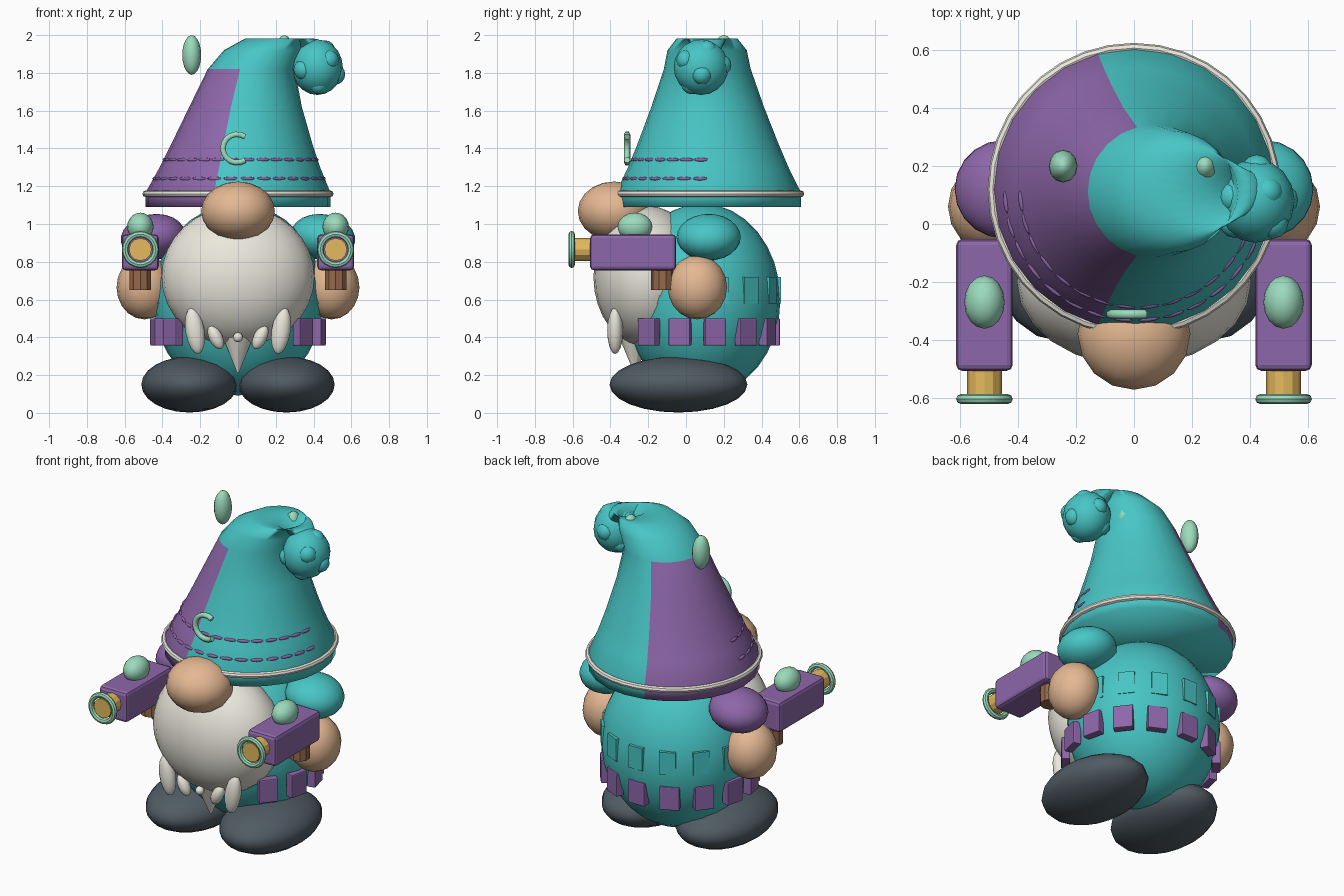
import bpy, bmesh, math
from math import sin, cos, pi, radians

if "Cube" in bpy.data.objects:
    bpy.data.objects.remove(bpy.data.objects["Cube"])

def mat(name, c):
    m = bpy.data.materials.new(name)
    m.diffuse_color = (*c, 1)
    m.use_nodes = True
    m.node_tree.nodes["Principled BSDF"].inputs["Base Color"].default_value = m.diffuse_color
    return m

TEAL = mat("teal", (.065, .56, .56))
PURPLE = mat("purple", (.27, .135, .40))
SKIN = mat("skin", (.78, .48, .29))
CREAM = mat("cream", (.83, .81, .72))
MINT = mat("mint", (.33, .71, .51))
GOLD = mat("gold", (.78, .49, .11))
DARK = mat("dark", (.08, .105, .125))
BROWN = mat("brown", (.3, .14, .07))

def finish(name, m, smooth=40):
    o = bpy.context.object
    o.name = name
    o.data.materials.append(m)
    if smooth:
        bpy.ops.object.shade_smooth_by_angle(angle=radians(smooth))
    return o

def ball(name, loc, rad, m, rot=(0, 0, 0), seg=20, rings=12):
    bpy.ops.mesh.primitive_uv_sphere_add(segments=seg, ring_count=rings, radius=1, location=loc, rotation=rot)
    bpy.context.object.scale = rad
    return finish(name, m)

def box(name, loc, size, m, rot=(0, 0, 0), bevel=0.0):
    bpy.ops.mesh.primitive_cube_add(size=1, location=loc, rotation=rot)
    o = bpy.context.object
    o.scale = size
    bpy.ops.object.transform_apply(location=False, rotation=False, scale=True)
    if bevel:
        b = o.modifiers.new("bevel", 'BEVEL')
        b.width = bevel
        b.segments = 2
    return finish(name, m, 0)

def cone(name, loc, r1, r2, h, m, rot=(0, 0, 0), n=12, smooth=0):
    bpy.ops.mesh.primitive_cone_add(vertices=n, radius1=r1, radius2=r2, depth=h, location=loc, rotation=rot)
    return finish(name, m, smooth)

def ring(name, loc, R, r, m, rot=(0, 0, 0), n=36):
    bpy.ops.mesh.primitive_torus_add(major_radius=R, minor_radius=r, major_segments=n, minor_segments=8,
                                     location=loc, rotation=rot)
    return finish(name, m)

# body, beard, nose
ball("body", (0, .085, .6), (.45, .415, .508), TEAL, seg=24, rings=16)
ball("beard", (0, -.2, .72), (.405, .29, .375), CREAM, seg=24, rings=16)
ball("nose", (0, -.38, 1.068), (.195, .193, .157), SKIN, seg=16, rings=10)

# beard tips
cone("beard_point", (0, -.27, .36), .004, .13, .3, CREAM, n=10, smooth=40)
ball("beard_bead", (0, -.38, .4), (.026, .026, .026), CREAM, seg=12, rings=8)
for s in (-1, 1):
    ball("beard_lock_outer", (s * .228, -.375, .435), (.05, .042, .125), CREAM, (0, s * .15, 0), 12, 8)
    ball("beard_lock_inner", (s * .118, -.37, .4), (.036, .036, .068), CREAM, (0, s * .45, 0), 12, 8)

# two bands of square patches around the sides and back of the body
for i in range(14):
    a = 2 * pi * (i + .5) / 14
    c, d = cos(a), sin(a)
    if d < -.7:
        continue
    box("tunic_patch", (.44 * c, .06 + .412 * d, .428), (.05, .115, .145), PURPLE, (0, 0, a), .006)
    box("tunic_square", (.428 * c, .085 + .4 * d, .65), (.036, .095, .14), TEAL, (0, 0, a))

# hat: stacked level rings (centre x, height, radius) leaning to the right
HAT = [(0, 1.09, .49), (0, 1.165, .49), (.01, 1.3, .425), (.02, 1.42, .375), (.04, 1.62, .298),
       (.07, 1.82, .23), (.135, 1.92, .21), (.2, 1.983, .16), (.32, 1.98, .10), (.41, 1.89, .06), (.44, 1.82, .03)]
HY, N = .12, 24
bm = bmesh.new()
rows = [[bm.verts.new((x + r * cos(2 * pi * i / N), HY - .01 * (z - 1.09) + r * sin(2 * pi * i / N), z))
         for i in range(N)] for x, z, r in HAT]
for k in range(len(rows) - 1):
    for i in range(N):
        j = (i + 1) % N
        f = bm.faces.new((rows[k][i], rows[k][j], rows[k + 1][j], rows[k + 1][i]))
        f.material_index = 1 if k < 5 and 7 <= i <= 16 else 0
bm.faces.new(rows[0][::-1])
bm.faces.new(rows[-1])
me = bpy.data.meshes.new("hat")
bm.to_mesh(me)
bm.free()
hat = bpy.data.objects.new("hat", me)
bpy.context.collection.objects.link(hat)
bpy.ops.object.select_all(action='DESELECT')
hat.select_set(True)
bpy.context.view_layer.objects.active = hat
finish("hat", TEAL, 120)
me.materials.append(PURPLE)
ring("hat_band", (0, HY, 1.16), .488, .018, CREAM)

# stitches on the front half of the hat
def hat_at(z):
    for (x0, z0, r0), (x1, z1, r1) in zip(HAT, HAT[1:]):
        if z0 <= z <= z1:
            t = (z - z0) / (z1 - z0)
            return x0 + t * (x1 - x0), r0 + t * (r1 - r0)

for z in (1.24, 1.34):
    cx, r = hat_at(z)
    for i in range(16):
        a = pi + pi * (i + .5) / 16
        ball("hat_stitch", (cx + (r - .004) * cos(a), HY + (r - .004) * sin(a), z), (.01, .04, .01),
             PURPLE, (0, 0, a), 8, 6)

# crescent ornament
cu = bpy.data.curves.new("crescent", 'CURVE')
cu.dimensions = '3D'
cu.bevel_depth = .017
cu.bevel_resolution = 1
cu.use_fill_caps = True
sp = cu.splines.new('POLY')
sp.points.add(12)
for i, p in enumerate(sp.points):
    a = radians(55 + 250 * i / 12)
    p.co = (-.005 + .075 * cos(a), -.312, 1.4 + .075 * sin(a), 1)
cres = bpy.data.objects.new("crescent", cu)
cu.materials.append(MINT)
bpy.context.collection.objects.link(cres)

# pompom with bumps
P = (.42, .08, 1.83)
ball("pompom", P, (.135, .145, .147), TEAL, seg=16, rings=10)
for i in range(8):
    t = 1 - 2 * (i + .5) / 8
    a, q = i * 2.4 + .6, math.sqrt(1 - t * t)
    ball("pompom_bump", (P[0] + .1 * q * cos(a), P[1] + .106 * q * sin(a), P[2] + .1 * t),
         (.055, .055, .055), TEAL, seg=12, rings=8)

# paired parts
for s in (-1, 1):
    ball("ear_drop", (s * .245, .2, 1.895), (.05, .057, .105), MINT, seg=12, rings=10)
    ball("sleeve", (s * .45, .12, .93), (.172, .17, .122), TEAL if s > 0 else PURPLE, (0, s * .15, 0))
    ball("hand", (s * .495, .06, .665), (.148, .157, .17), SKIN, seg=16, rings=10)
    ball("shoe", (s * .257, -.04, .15), (.255, .365, .148), DARK)
    x = s * .517
    box("blaster_body", (x, -.28, .85), (.195, .455, .19), PURPLE, bevel=.02)
    cone("blaster_barrel", (x, -.54, .865), .06, .06, .14, GOLD, (pi / 2, 0, 0))
    ring("blaster_muzzle", (x, -.605, .865), .081, .017, MINT, (pi / 2, 0, 0), 20)
    ball("blaster_dome", (x, -.27, .985), (.07, .092, .075), MINT, seg=16, rings=10)
    cone("blaster_grip", (x, -.125, .71), .06, .06, .12, BROWN, n=10)
